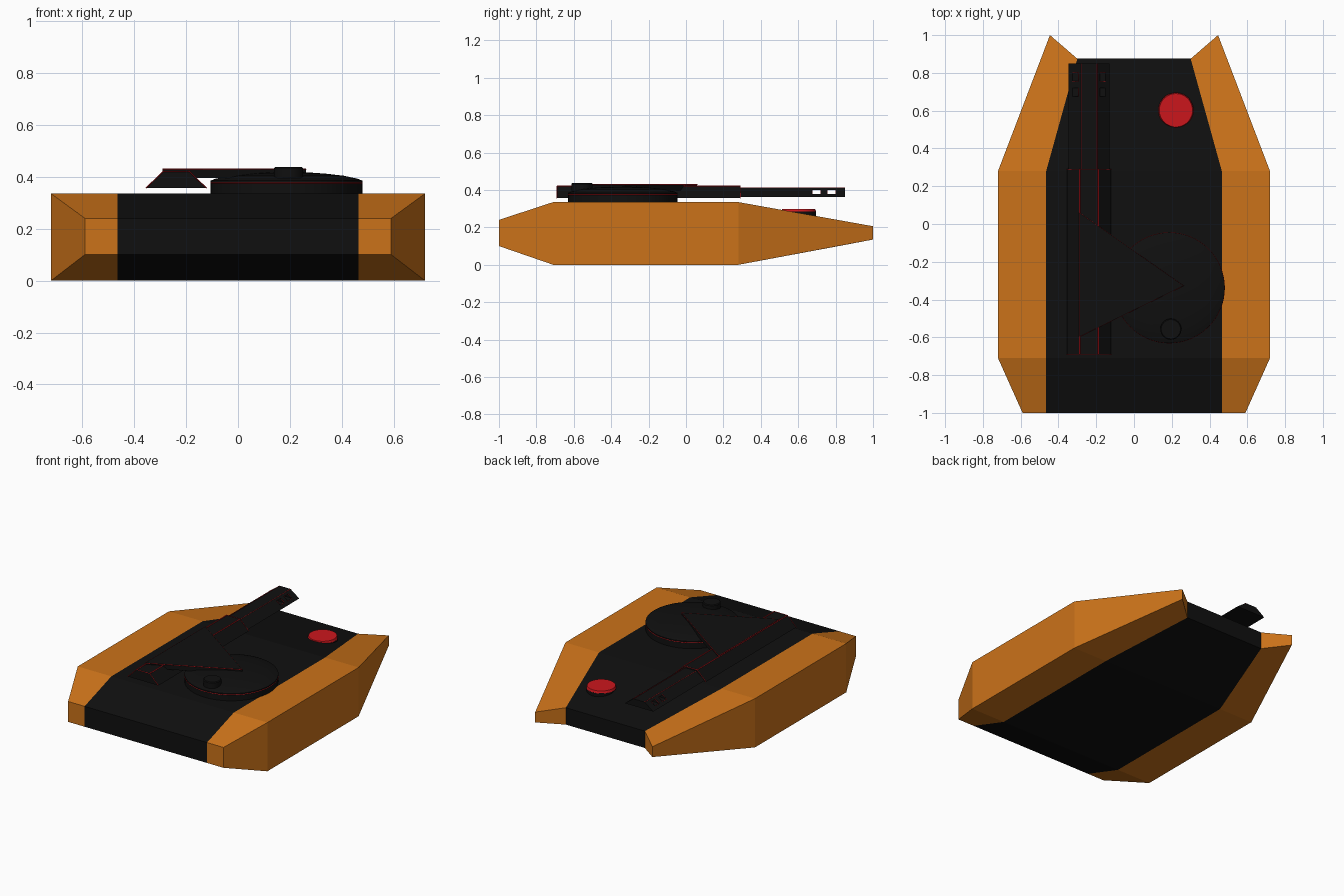
import bpy, bmesh, math
from mathutils import Vector

if "Cube" in bpy.data.objects:
    bpy.data.objects.remove(bpy.data.objects["Cube"])


def material(name, r, g, b):
    m = bpy.data.materials.new(name)
    m.diffuse_color = (r, g, b, 1)
    m.use_nodes = True
    m.node_tree.nodes["Principled BSDF"].inputs["Base Color"].default_value = m.diffuse_color
    return m


ORANGE = material("orange", 0.60, 0.17, 0.01)
BLACK = material("black", 0.005, 0.005, 0.005)
RED = material("red", 0.60, 0.008, 0.012)


def finish(name, bm, mat, smooth=False):
    bmesh.ops.remove_doubles(bm, verts=bm.verts, dist=1e-5)
    bmesh.ops.recalc_face_normals(bm, faces=bm.faces)
    me = bpy.data.meshes.new(name)
    bm.to_mesh(me)
    bm.free()
    ob = bpy.data.objects.new(name, me)
    bpy.context.collection.objects.link(ob)
    if mat:
        me.materials.append(mat)
    if smooth:
        bpy.ops.object.select_all(action='DESELECT')
        bpy.context.view_layer.objects.active = ob
        ob.select_set(True)
        bpy.ops.object.shade_smooth_by_angle(angle=math.radians(30))
    return ob


def loft(name, rings, mat):
    """Skin a list of equal-length closed rings and cap both ends."""
    bm = bmesh.new()
    rows = [[bm.verts.new(p) for p in ring] for ring in rings]
    n = len(rows[0])
    for a, b in zip(rows, rows[1:]):
        for i in range(n):
            j = (i + 1) % n
            bm.faces.new((a[i], a[j], b[j], b[i]))
    bm.faces.new(rows[0])
    bm.faces.new(rows[-1])
    # welding may collapse the pointed end of a loft
    return finish(name, bm, mat)


def slab(y_in, x_in, y_out, x_out, lo, hi, lo_out=None, hi_out=None):
    lo_out = lo if lo_out is None else lo_out
    hi_out = hi if hi_out is None else hi_out
    return [(x_in, y_in, lo), (x_out, y_out, lo_out),
            (x_out, y_out, hi_out), (x_in, y_in, hi)]


def lathe(name, profile, centre, mat, steps=64):
    """Spin an (r, z) profile round a vertical axis at centre."""
    bm = bmesh.new()
    vs = [bm.verts.new((centre[0] + r, centre[1], z)) for r, z in profile]
    es = [bm.edges.new(p) for p in zip(vs, vs[1:])]
    bmesh.ops.spin(bm, geom=vs + es, cent=(*centre, 0), axis=(0, 0, 1),
                   angle=math.tau, steps=steps, use_duplicate=False)
    return finish(name, bm, mat, True)


def trim(name, points, closed=False, w=0.0028):
    """Thin red edging following a path."""
    cu = bpy.data.curves.new(name, 'CURVE')
    cu.dimensions = '3D'
    cu.bevel_depth = w
    cu.bevel_resolution = 0
    cu.use_fill_caps = True
    sp = cu.splines.new('POLY')
    sp.points.add(len(points) - 1)
    for p, co in zip(sp.points, points):
        p.co = (*co, 1)
    sp.use_cyclic_u = closed
    ob = bpy.data.objects.new(name, cu)
    bpy.context.collection.objects.link(ob)
    cu.materials.append(RED)
    return ob


# Hull: the black centre section
hull_stations = [(-1, 0.465, 0.10, 0.24), (-0.71, 0.465, 0, 0.335),
                 (0.28, 0.465, 0, 0.335), (0.875, 0.30, 0.111, 0.227)]
loft("hull", [slab(y, -x, y, x, lo, hi) for y, x, lo, hi in hull_stations], BLACK)

# Side pods: tapered blocks ending in forward prongs
for side, s in (("left", -1), ("right", 1)):
    loft(side + "_side_pod", [
        slab(-1, s * 0.465, -1, s * 0.59, 0.10, 0.24),
        slab(-0.71, s * 0.465, -0.71, s * 0.72, 0, 0.335),
        slab(0.28, s * 0.465, 0.28, s * 0.72, 0, 0.335),
        slab(0.875, s * 0.30, 1.0, s * 0.445, 0.111, 0.227, 0.135, 0.206)], ORANGE)

# Turret: low domed disc with a hatch and red ring
TC = (0.187, -0.338)
lathe("turret", [(0, 0.325), (0.292, 0.325), (0.292, 0.385), (0.275, 0.392),
                 (0.22, 0.404), (0.15, 0.412), (0.08, 0.417), (0, 0.419)], TC, BLACK)
lathe("hatch", [(0, 0.395), (0.056, 0.395), (0.056, 0.433), (0.051, 0.438),
                (0, 0.438)], (0.195, -0.557), BLACK, 32)
trim("turret_ring", [(TC[0] + 0.292 * math.cos(t), TC[1] + 0.292 * math.sin(t), 0.376)
                     for t in (math.tau * i / 64 for i in range(64))], True, 0.002)

# Arm plate: triangular bridge from turret to gun
TRI = [(-0.29, 0.06), (0.262, -0.327), (-0.29, -0.597)]
loft("arm_plate", [[(x, y, z) for x, y in TRI] for z in (0.396, 0.430)], BLACK)
trim("arm_plate_trim", [(x, y, 0.429) for x, y in TRI], True, 0.002)


# Gun: trapezoid breech block and slimmer barrel
def trapezoid(y, bottom, top, lo, hi):
    c = -0.238
    return [(c - bottom, y, lo), (c + bottom, y, lo), (c + top, y, hi), (c - top, y, hi)]


breech = [trapezoid(y, 0.117, 0.05, 0.356, 0.421) for y in (-0.69, 0.29)]
loft("gun_breech", breech, BLACK)
barrel_ends = [trapezoid(y, 0.108, 0.042, 0.363, 0.411) for y in (0.27, 0.85)]
barrel = loft("gun_barrel", barrel_ends, BLACK)

# Muzzle slots cut right through the barrel, edged in red
for n, y in enumerate((0.698, 0.778)):
    bm = bmesh.new()
    bmesh.ops.create_cube(bm, size=1)
    for v in bm.verts:
        v.co = Vector((-0.238 + v.co.x * 0.5, y + v.co.y * 0.045, 0.389 + v.co.z * 0.022))
    cutter = finish(f"slot_cutter_{n}", bm, None)
    cutter.hide_render = True
    cutter.hide_set(True)
    cutter.display_type = 'WIRE'
    mod = barrel.modifiers.new("slot", 'BOOLEAN')
    mod.object = cutter
    mod.solver = 'EXACT'
    for s in (-1, 1):
        trim(f"slot_trim_{n}_{s}", [(-0.238 + s * x, yy, z) for x, yy, z in (
            (0.0875, y - 0.0225, 0.378), (0.0875, y + 0.0225, 0.378),
            (0.0572, y + 0.0225, 0.400), (0.0572, y - 0.0225, 0.400))], True, 0.001)

# Bake the slots and drop the cutters
dg = bpy.context.evaluated_depsgraph_get()
cut_mesh = bpy.data.meshes.new_from_object(barrel.evaluated_get(dg))
barrel.modifiers.clear()
barrel.data = cut_mesh
for ob in [o for o in bpy.data.objects if o.name.startswith("slot_cutter")]:
    bpy.data.objects.remove(ob)

# Red edging along the gun
for n, ring in enumerate(breech):
    trim(f"breech_end_trim_{n}", [ring[0], ring[3], ring[2], ring[1]], w=0.002)
for i in (2, 3):
    trim(f"breech_trim_{i}", [breech[0][i], breech[1][i]], w=0.004)
    trim(f"barrel_trim_{i}", [barrel_ends[0][i], barrel_ends[1][i]], w=0.0018)

# Deck disc: plain round red cap on a black base
lathe("deck_disc_base", [(0, 0.22), (0.093, 0.22), (0.093, 0.286), (0, 0.286)],
      (0.222, 0.602), BLACK, 48)
lathe("deck_disc_cap", [(0, 0.284), (0.0935, 0.284), (0.088, 0.299), (0, 0.299)],
      (0.222, 0.602), RED, 48)
